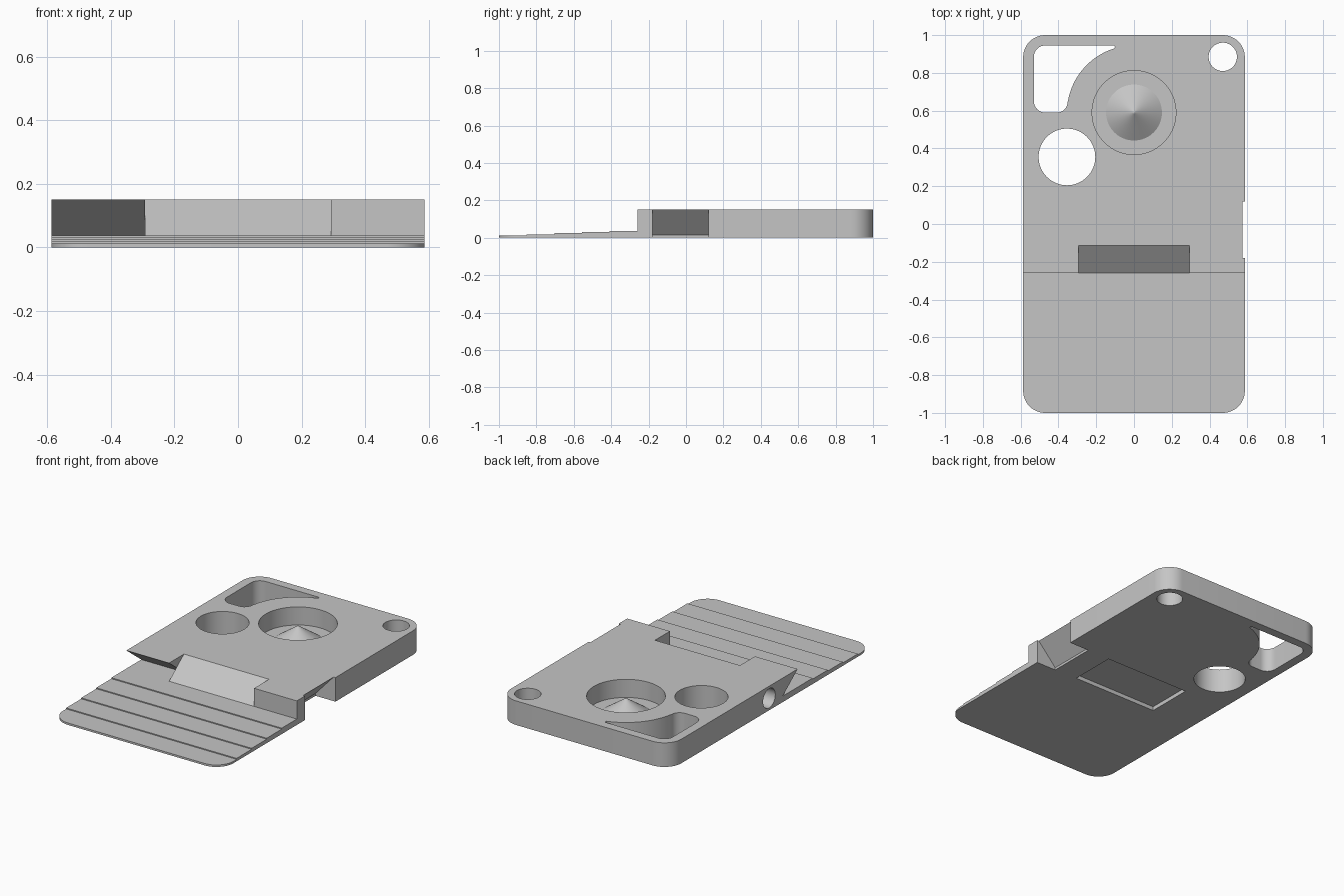
import bpy, bmesh, math
from mathutils import Vector

cube = bpy.data.objects.get("Cube")
if cube:
    bpy.data.objects.remove(cube, do_unlink=True)

HALF_W, THICK, FLOOR = 0.587, 0.15, 0.037
GAP = 0.293      # half width of the ramp
EDGE = -0.26     # front edge of the thick block
RAMP = -0.113    # top edge of the ramp

metal = bpy.data.materials.new("plain grey metal")
metal.use_nodes = True
grey = (0.56, 0.56, 0.56, 1)
metal.diffuse_color = grey
metal.node_tree.nodes["Principled BSDF"].inputs["Base Color"].default_value = grey


def add_object(name, bm):
    bmesh.ops.recalc_face_normals(bm, faces=bm.faces)
    mesh = bpy.data.meshes.new(name)
    bm.to_mesh(mesh)
    bm.free()
    mesh.materials.append(metal)
    obj = bpy.data.objects.new(name, mesh)
    bpy.context.collection.objects.link(obj)
    return obj


def prism(name, points, axis, low, high):
    """Extrude a 2D outline along x, y or z."""
    def place(p):
        u, v = p
        return {"x": (low, u, v), "y": (u, low, v), "z": (u, v, low)}[axis]
    step = Vector([(high - low) * (axis == a) for a in "xyz"])
    bm = bmesh.new()
    face = bm.faces.new([bm.verts.new(place(p)) for p in points])
    grown = bmesh.ops.extrude_face_region(bm, geom=[face])["geom"]
    verts = [g for g in grown if isinstance(g, bmesh.types.BMVert)]
    bmesh.ops.translate(bm, verts=verts, vec=step)
    return add_object(name, bm)


def circle(cx, cy, r, count=64):
    return [(cx + r * math.cos(math.tau * i / count),
             cy + r * math.sin(math.tau * i / count)) for i in range(count)]


def box(x0, x1, y0, y1):
    return [(x0, y0), (x1, y0), (x1, y1), (x0, y1)]


def fillet(before, corner, after, r, count=12):
    """Arc that rounds a right-angled or nearly right-angled corner."""
    p, a, b = Vector(corner), Vector(before), Vector(after)
    da, db = (a - p).normalized(), (b - p).normalized()
    center = p + (da + db) * r
    return [tuple(center - db * r * math.cos(t) - da * r * math.sin(t))
            for t in (math.pi / 2 * i / count for i in range(count + 1))]


# Plate with rounded corners
rect = box(-HALF_W, HALF_W, -1, 1)
outline = []
for i, corner in enumerate(rect):
    outline += fillet(rect[i - 1], corner, rect[(i + 1) % 4], 0.117)
body = prism("tool_body", outline, "z", 0, THICK)

# Stepped blade in front of the block
steps = [(-1.1, 0.2), (EDGE, 0.2)]
for i in range(5):
    z = FLOOR - i * 0.0062
    front = EDGE - (i + 1) * 0.148 if i < 4 else -1.1
    steps += [(EDGE - i * 0.148, z), (front, z)]
cutters = [prism("step_cutter", steps, "x", -0.7, 0.7)]

# Ramp in the middle and undercut on one side of the front edge
slope = (RAMP - EDGE) / (THICK - FLOOR)
ramp = [(-0.3, FLOOR), (EDGE, FLOOR), (EDGE + slope * (0.2 - FLOOR), 0.2), (-0.3, 0.2)]
cutters.append(prism("ramp_cutter", ramp, "x", -GAP, GAP))
under = [(-0.3, FLOOR), (RAMP, FLOOR), (-0.3, FLOOR + (RAMP + 0.3) / slope)]
cutters.append(prism("undercut_cutter", under, "x", -0.7, -GAP))

# Sloping notch in the side
notch = [(0.575, 0.2), (0.575, THICK), (0.45, 0.015), (0.45, -0.1), (0.7, -0.1), (0.7, 0.2)]
cutters.append(prism("notch_cutter", notch, "y", -0.18, 0.12))

# Round holes, cone well, underside recess and blind side hole
cutters += [
    prism("ring_hole_cutter", circle(0.47, 0.885, 0.075), "z", -0.1, 0.3),
    prism("large_hole_cutter", circle(-0.355, 0.355, 0.15), "z", -0.1, 0.3),
    prism("well_cutter", circle(0, 0.59, 0.222, 96), "z", FLOOR, 0.3),
    prism("recess_cutter", box(-GAP, GAP, -0.175, 0.118), "z", -0.1, 0.025),
    prism("side_hole_cutter", circle(0.02, 0.075, 0.06, 48), "x", -0.7, -0.31),
]

# Corner window that follows the well
top_left, low_left, low_right = (-0.53, 0.945), (-0.53, 0.59), (-0.352, 0.59)
window = fillet((0, 0.945), top_left, low_left, 0.06)
window += fillet(top_left, low_left, low_right, 0.06)
window += fillet(low_left, low_right, (-0.352, 0.8), 0.055)
for i in range(25):
    t = math.radians(169 - i * 62 / 24)
    window.append((0.355 * math.cos(t), 0.59 + 0.355 * math.sin(t)))
window += [(-0.1, 0.938), (-0.108, 0.945)]
cutters.append(prism("window_cutter", window, "z", -0.1, 0.3))

# Apply the cuts
bpy.context.view_layer.objects.active = body
for cutter in cutters:
    cutter.hide_render = True
    mod = body.modifiers.new(cutter.name, "BOOLEAN")
    mod.operation, mod.solver, mod.object = "DIFFERENCE", "EXACT", cutter
    bpy.ops.object.modifier_apply(modifier=mod.name)
    bpy.data.objects.remove(cutter, do_unlink=True)

# Cone standing in the well
height = 0.098
bm = bmesh.new()
bmesh.ops.create_cone(bm, cap_ends=True, segments=64, radius1=0.148, radius2=0.004, depth=height)
bmesh.ops.translate(bm, verts=bm.verts, vec=(0, 0.59, FLOOR + height / 2))
cone = add_object("center_cone", bm)

for obj in (body, cone):
    bpy.ops.object.select_all(action="DESELECT")
    obj.select_set(True)
    bpy.context.view_layer.objects.active = obj
    bpy.ops.object.shade_smooth_by_angle(angle=math.radians(25))
